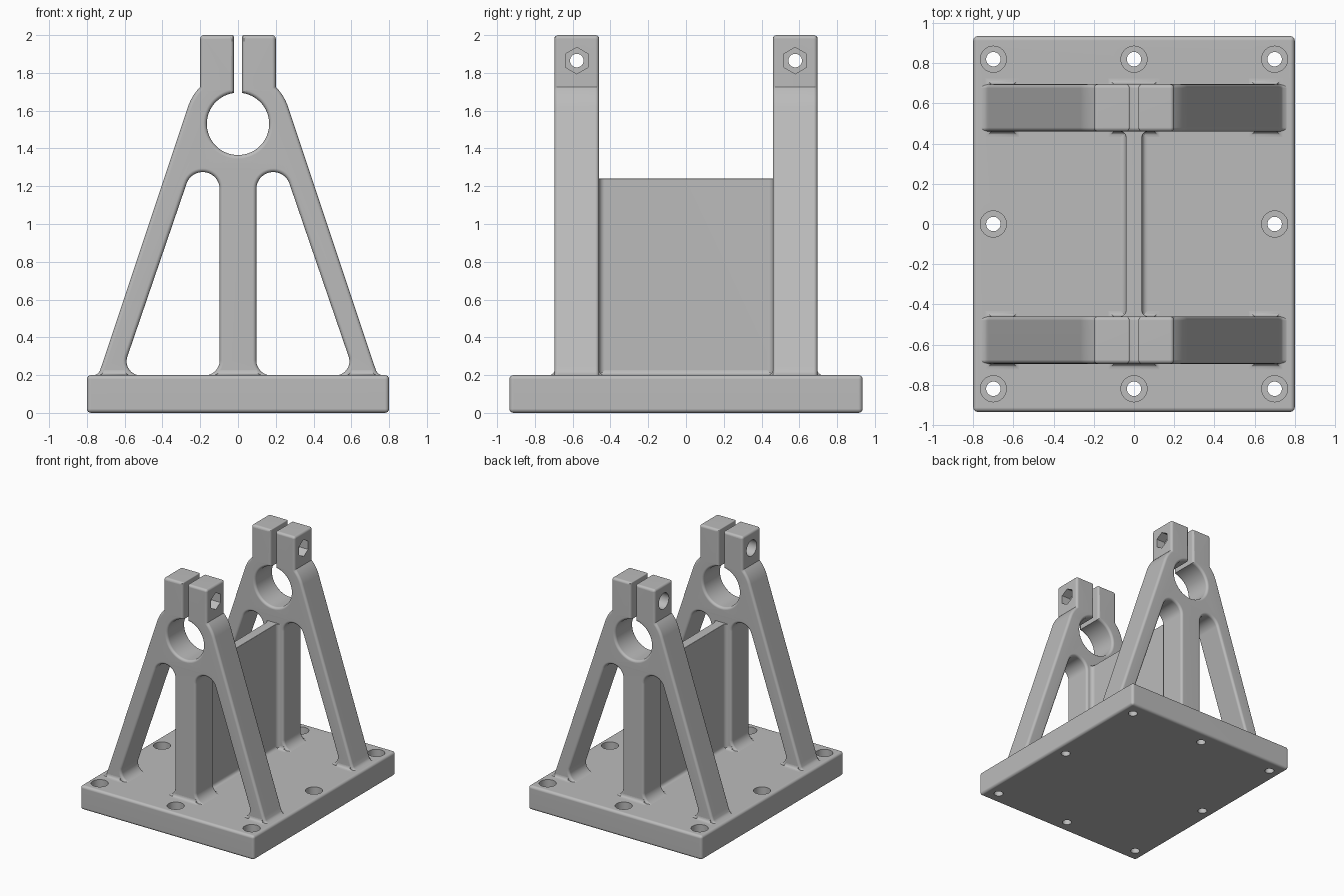
import bpy, bmesh
from math import sin, cos, radians, sqrt, pi
from mathutils import Matrix

if "Cube" in bpy.data.objects:
    bpy.data.objects.remove(bpy.data.objects["Cube"])

grey = bpy.data.materials.new("light grey metal")
grey.use_nodes = True
grey.diffuse_color = (0.5, 0.5, 0.5, 1)
grey.node_tree.nodes["Principled BSDF"].inputs["Base Color"].default_value = (0.5, 0.5, 0.5, 1)

BASE_TOP = 0.2
FRAME_Y = 0.578      # centre of each A-frame
HALF_DEPTH = 0.118
BORE_Z, BORE_R, HUB_R = 1.53, 0.165, 0.28
SLOT = 0.022
ROUND = 0.02
SLOPE = 18.4         # tilt of the legs


def arc(cx, cy, r, a0, a1, n=8):
    steps = [radians(a0 + (a1 - a0) * i / n) for i in range(n + 1)]
    return [(cx + r * cos(a), cy + r * sin(a)) for a in steps]


def add_object(name, bm):
    mesh = bpy.data.meshes.new(name)
    bmesh.ops.recalc_face_normals(bm, faces=bm.faces)
    bm.to_mesh(mesh)
    bm.free()
    obj = bpy.data.objects.new(name, mesh)
    bpy.context.collection.objects.link(obj)
    return obj


def bake(obj):
    """Replace the object's mesh with its modified version."""
    graph = bpy.context.evaluated_depsgraph_get()
    mesh = bpy.data.meshes.new_from_object(obj.evaluated_get(graph))
    obj.modifiers.clear()
    obj.data = mesh


def drill(obj, cylinders):
    """Cut (matrix, radius, length, sides) cylinders out of an object."""
    bm = bmesh.new()
    for matrix, radius, length, sides in cylinders:
        bmesh.ops.create_cone(bm, cap_ends=True, segments=sides, radius1=radius,
                              radius2=radius, depth=length, matrix=matrix)
    cutter = add_object("drill_cutter", bm)
    cutter.hide_render = True
    mod = obj.modifiers.new("drill", 'BOOLEAN')
    mod.operation, mod.solver, mod.object = 'DIFFERENCE', 'EXACT', cutter
    bake(obj)
    bpy.data.objects.remove(cutter)


def finish(obj):
    mesh = obj.data
    mesh.materials.clear()
    mesh.materials.append(grey)
    for face in mesh.polygons:
        face.use_smooth = True
        face.material_index = 0
    mesh.set_sharp_from_angle(angle=radians(35))
    obj.modifiers.new("weighted_normal", 'WEIGHTED_NORMAL').keep_sharp = True


def bevel(obj, width):
    mod = obj.modifiers.new("bevel", 'BEVEL')
    mod.width, mod.segments = width, 4
    mod.limit_method, mod.angle_limit = 'ANGLE', radians(50)
    bake(obj)


# Base plate with counterbored bolt holes
bm = bmesh.new()
bmesh.ops.create_cube(bm, size=1, matrix=Matrix.Translation((0, 0, BASE_TOP / 2))
                      @ Matrix.Diagonal((1.6, 1.87, BASE_TOP, 1)))
base = add_object("base_plate", bm)
bevel(base, 0.022)
spots = [(x, y) for x in (-0.7, 0, 0.7) for y in (-0.82, 0, 0.82) if x or y]
drill(base, [(Matrix.Translation((x, y, BASE_TOP)), 0.065, 0.2, 32) for x, y in spots])
drill(base, [(Matrix.Translation((x, y, 0)), 0.036, 0.6, 24) for x, y in spots])
finish(base)

# A-frame outline: bore, clamp slot, head, hub, leg and foot
slot_z = BORE_Z + sqrt(BORE_R ** 2 - SLOT ** 2)
half = arc(0, BORE_Z, BORE_R, -90, 82.3, 28)
half[-1] = (SLOT, slot_z)
half += arc(SLOT + 0.008, 1.992, 0.008, 180, 90, 3)
half += arc(0.2 - ROUND, 2 - ROUND, ROUND, 90, 0, 5)
half += arc(0, BORE_Z, HUB_R, 44.4, SLOPE)
half += [(0.722, 0.25), (0.732, 0.222), (0.742, 0.208), (0.76, 0.2), (0.76, 0.17)]
outline = half + [(-x, z) for x, z in reversed(half[1:])]

# Window between column and leg
sill = BASE_TOP - 0.002
window = arc(0.187, 1.185, 0.09, 180, SLOPE, 16)
window += arc(0.515, sill + 0.075, 0.075, SLOPE, -90)
window += arc(0.177, sill + 0.08, 0.08, 270, 180)
mirrored = [(-x, z) for x, z in window]

curve = bpy.data.curves.new("frame_profile", 'CURVE')
curve.dimensions, curve.fill_mode = '2D', 'BOTH'
curve.extrude = HALF_DEPTH - ROUND
curve.bevel_depth, curve.bevel_resolution, curve.offset = ROUND, 3, -ROUND
for loop in (outline, window, mirrored):
    spline = curve.splines.new('POLY')
    spline.points.add(len(loop) - 1)
    for point, (x, z) in zip(spline.points, loop):
        point.co = (x, z, 0, 1)
    spline.use_cyclic_u = True
helper = bpy.data.objects.new("frame_profile", curve)
bpy.context.collection.objects.link(helper)
graph = bpy.context.evaluated_depsgraph_get()
bm = bmesh.new()
bm.from_mesh(bpy.data.meshes.new_from_object(helper.evaluated_get(graph)))
bpy.data.objects.remove(helper)
bmesh.ops.remove_doubles(bm, verts=bm.verts, dist=0.0002)
bmesh.ops.rotate(bm, verts=bm.verts, matrix=Matrix.Rotation(pi / 2, 3, 'X'))
front = add_object("front_frame", bm)

# Clamp bolt: hexagonal nut pocket, round head pocket, through hole
turn = Matrix.Rotation(pi / 2, 4, 'Y') @ Matrix.Rotation(pi / 6, 4, 'Z')
drill(front, [(Matrix.Translation((0.2, 0, 1.865)) @ turn, 0.07, 0.16, 6),
              (Matrix.Translation((-0.2, 0, 1.865)) @ turn, 0.066, 0.16, 32)])
drill(front, [(Matrix.Translation((0, 0, 1.865)) @ turn, 0.036, 0.6, 24)])
finish(front)
back = front.copy()
back.name = "back_frame"
bpy.context.collection.objects.link(back)
front.location.y, back.location.y = -FRAME_Y, FRAME_Y

# Web joining the frames, flared where it meets them
inner = FRAME_Y - HALF_DEPTH
quarter = [(0.04, 0)] + arc(0.07, inner - 0.03, 0.03, 180, 90, 5) + [(0.07, inner + 0.01)]
side = [(x, -y) for x, y in reversed(quarter[1:])] + quarter[1:]
ring = side + [(-x, y) for x, y in reversed(side)]
bm = bmesh.new()
face = bm.faces.new([bm.verts.new((x, y, BASE_TOP - 0.02)) for x, y in ring])
top = bmesh.ops.extrude_face_region(bm, geom=[face])["geom"]
bmesh.ops.translate(bm, vec=(0, 0, 1.06),
                    verts=[v for v in top if isinstance(v, bmesh.types.BMVert)])
web = add_object("centre_web", bm)
top_edges = [e for e in web.data.edges
             if all(web.data.vertices[v].co.z > 1 for v in e.vertices)]
weights = web.data.attributes.new("bevel_weight_edge", 'FLOAT', 'EDGE')
for edge in top_edges:
    weights.data[edge.index].value = 1
mod = web.modifiers.new("bevel", 'BEVEL')
mod.limit_method, mod.width, mod.segments = 'WEIGHT', 0.012, 3
bake(web)
finish(web)


# Fillets where the uprights meet the base
def fillet(name, x, y, hx, hy, r=0.028):
    bm = bmesh.new()
    rings = []
    for dx, dz in [(r, -0.01)] + arc(r, r, r, 270, 180, 6):
        grow = r - dx if dz > 0 else r
        grow = r - (r - dx) if dz >= 0 else r
        rings.append([bm.verts.new((x + sx * (hx + grow), y + sy * (hy + grow), BASE_TOP + dz))
                      for sx, sy in ((-1, -1), (1, -1), (1, 1), (-1, 1))])
    for low, high in zip(rings, rings[1:]):
        for i in range(4):
            j = (i + 1) % 4
            bm.faces.new((low[i], low[j], high[j], high[i]))
    bm.faces.new(rings[0])
    bm.faces.new(rings[-1])
    finish(add_object(name, bm))


for label, y in (("front", -FRAME_Y), ("back", FRAME_Y)):
    fillet(label + "_column_fillet", 0, y, 0.1, HALF_DEPTH)
    for hand, x in (("left", 0.655), ("right", -0.655)):
        fillet(label + "_" + hand + "_foot_fillet", x, y, 0.055, HALF_DEPTH)
fillet("web_fillet", 0, 0, 0.04, inner)
